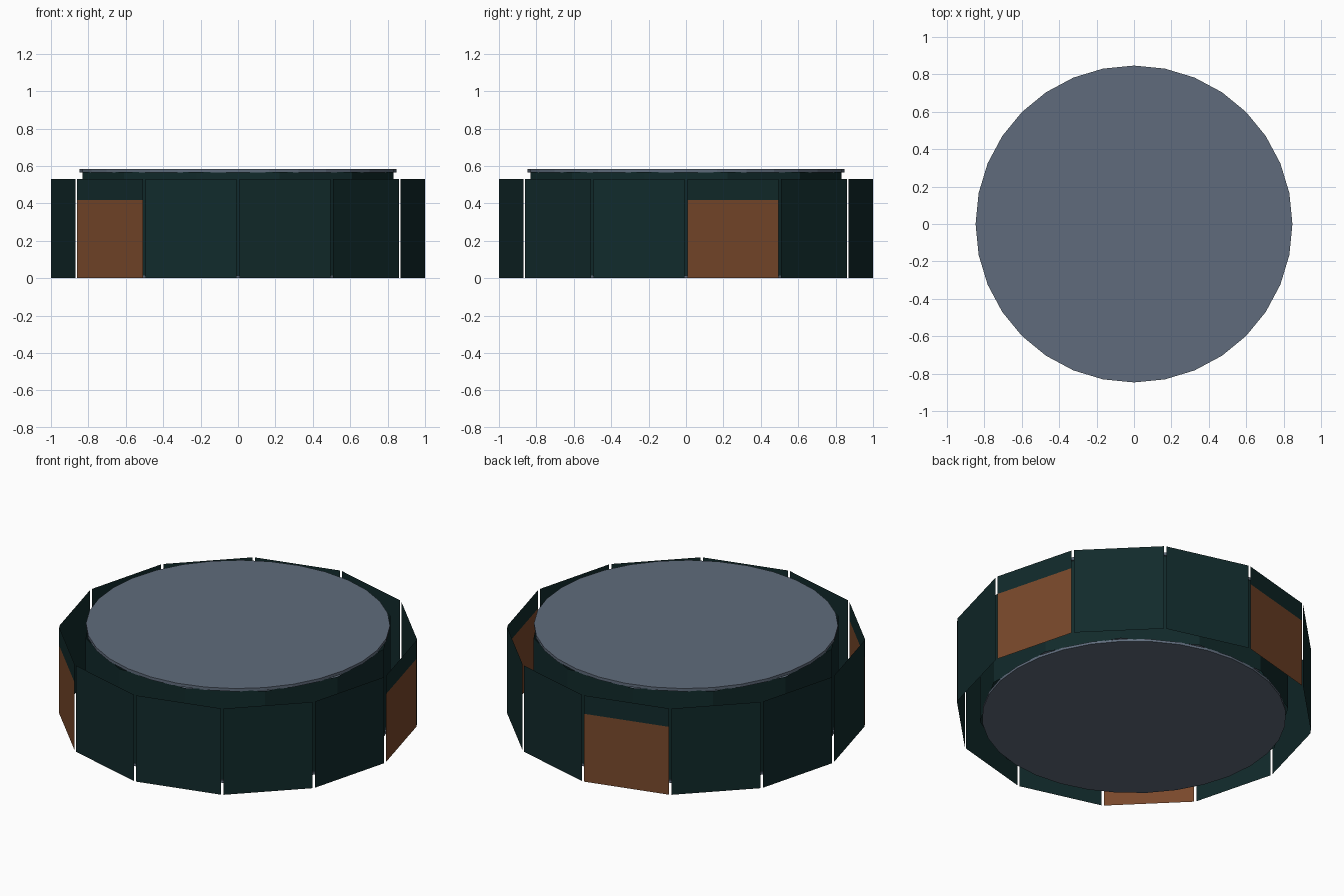
import bpy, bmesh, math

if "Cube" in bpy.data.objects:
    bpy.data.objects.remove(bpy.data.objects["Cube"])

def material(name, col):
    m = bpy.data.materials.new(name)
    m.diffuse_color = (*col, 1)
    m.use_nodes = True
    m.node_tree.nodes["Principled BSDF"].inputs["Base Color"].default_value = m.diffuse_color
    return m

GREEN = material("dark green", (0.0056, 0.023, 0.024))
ORANGE = material("burnt orange", (0.19, 0.065, 0.024))
GREY = material("slate grey", (0.115, 0.148, 0.2))

def finish(name, bm, mats):
    me = bpy.data.meshes.new(name)
    bm.to_mesh(me)
    bm.free()
    for m in mats:
        me.materials.append(m)
    ob = bpy.data.objects.new(name, me)
    bpy.context.collection.objects.link(ob)
    return ob

def wall_panel(name, radius, start, gap, levels, low_mat):
    """Thin flat panel spanning 30 degrees, split at the given heights."""
    a, b = [(radius * math.cos(math.radians(t)), radius * math.sin(math.radians(t)))
            for t in (start, start + 30)]
    f = gap / math.dist(a, b)
    lerp = lambda t: (a[0] + (b[0] - a[0]) * t, a[1] + (b[1] - a[1]) * t)
    p, q = lerp(f), lerp(1 - f)
    bm = bmesh.new()
    rows = [(bm.verts.new((*p, z)), bm.verts.new((*q, z))) for z in levels]
    for i, (lo, hi) in enumerate(zip(rows, rows[1:])):
        face = bm.faces.new((lo[0], lo[1], hi[1], hi[0]))
        face.material_index = 1 if (i == 0 and low_mat) else 0
    finish(name, bm, [GREEN, ORANGE])

def disc(name, radius, z0, z1):
    bm = bmesh.new()
    bmesh.ops.create_cone(bm, cap_ends=True, segments=32, radius1=radius,
                          radius2=radius, depth=z1 - z0)
    bmesh.ops.translate(bm, verts=bm.verts, vec=(0, 0, (z0 + z1) / 2))
    finish(name, bm, [GREY])

# Outer ring of twelve panels, three with orange lower sections
for i in range(12):
    wall_panel(f"outer_panel_{i}", 1.002, 30 * i, 0.008, (0, 0.417, 0.53), i in (0, 3, 7))

# Inner twelve-sided wall, turned half a side
for i in range(12):
    wall_panel(f"inner_wall_{i}", 0.862, 30 * i + 15, 0.0, (0.012, 0.568), False)

# Floor and roof discs
disc("floor_disc", 0.847, 0, 0.015)
disc("roof_disc", 0.847, 0.565, 0.583)
